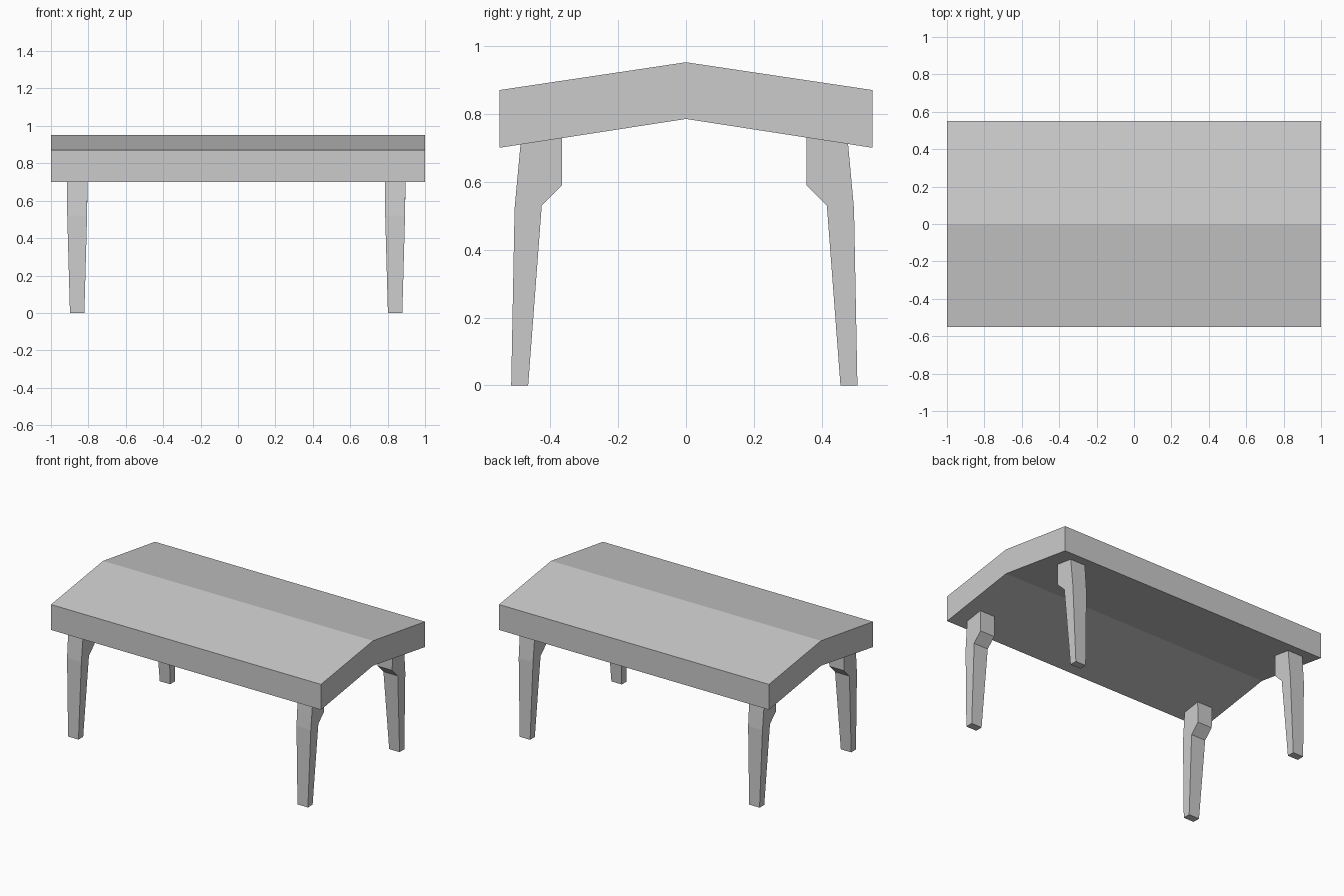
import bpy

cube = bpy.data.objects.get("Cube")
if cube:
    bpy.data.objects.remove(cube, do_unlink=True)

grey = bpy.data.materials.new("plain grey")
grey.use_nodes = True
colour = (0.6, 0.6, 0.6, 1)
grey.diffuse_color = colour
grey.node_tree.nodes["Principled BSDF"].inputs["Base Color"].default_value = colour


def extrude_profile(name, profile, flip=1):
    """Loft a (y, z, half width) outline along x into a closed solid."""
    n = len(profile)
    verts = [(side * w, y, z) for side in (-1, 1) for y, z, w in profile]
    faces = [list(range(n))[::-1], list(range(n, 2 * n))]
    faces += [[i, (i + 1) % n, n + (i + 1) % n, n + i] for i in range(n)]
    if flip < 0:
        verts = [(x, -y, z) for x, y, z in verts]
        faces = [f[::-1] for f in faces]
    mesh = bpy.data.meshes.new(name)
    mesh.from_pydata(verts, [], faces)
    mesh.materials.append(grey)
    obj = bpy.data.objects.new(name, mesh)
    bpy.context.collection.objects.link(obj)
    return obj


# Ridged table top
extrude_profile("table_top", [
    (-0.55, 0.70, 1), (0, 0.785, 1), (0.55, 0.70, 1),
    (0.55, 0.87, 1), (0, 0.952, 1), (-0.55, 0.87, 1)])

# Tapered legs with an inner bracket, sunk into the top
leg = [(-0.51, 0, 0.0385), (-0.46, 0, 0.0385), (-0.42, 0.53, 0.053),
       (-0.36, 0.59, 0.054), (-0.36, 0.76, 0.056),
       (-0.478, 0.76, 0.056), (-0.50, 0.52, 0.053)]
for x_name, sx in (("left", 1), ("right", -1)):
    for y_name, flip in (("front", 1), ("back", -1)):
        obj = extrude_profile(f"{y_name}_{x_name}_leg", leg, flip)
        obj.location = (sx * 0.85 - 0.01, -0.005, 0)
